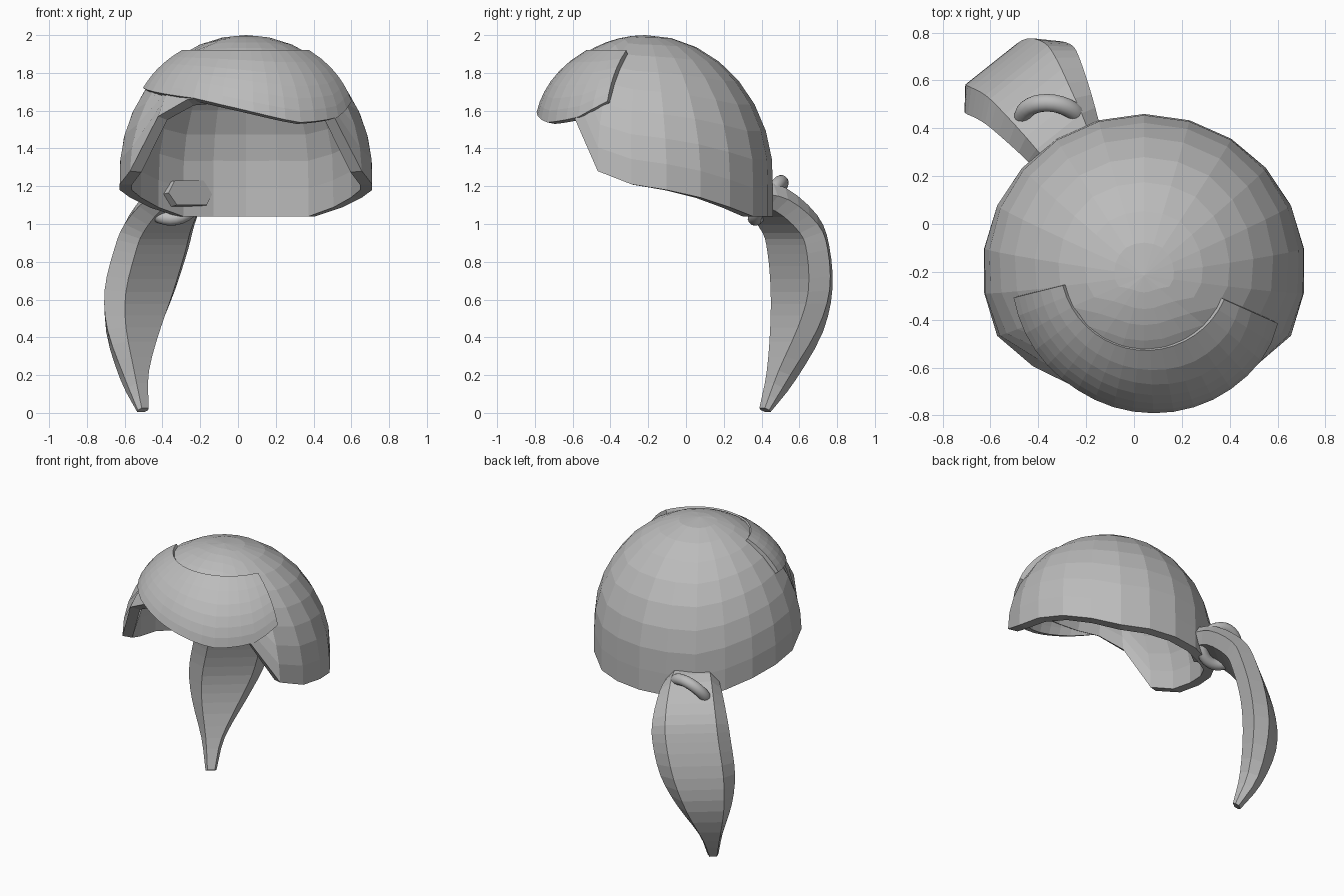
import bpy
import bmesh
from math import radians, sin, cos, asin, sqrt, pi
from mathutils import Vector, Matrix

if "Cube" in bpy.data.objects:
    bpy.data.objects.remove(bpy.data.objects["Cube"], do_unlink=True)

hair = bpy.data.materials.new("hair_grey")
hair.use_nodes = True
GREY = (0.5, 0.5, 0.5, 1)
hair.diffuse_color = GREY
hair.node_tree.nodes["Principled BSDF"].inputs["Base Color"].default_value = GREY


def surface(name, columns, loop=False, ends=False, thickness=0):
    """Skin a grid of point columns, optionally closed, capped or thickened."""
    bm = bmesh.new()
    grid = [[bm.verts.new(p) for p in col] for col in columns]
    n = len(grid)
    for i in range(n if loop else n - 1):
        a, b = grid[i], grid[(i + 1) % n]
        for j in range(len(a) - 1):
            bm.faces.new((a[j], b[j], b[j + 1], a[j + 1]))
    if ends:
        bm.faces.new([c[0] for c in grid])
        bm.faces.new([c[-1] for c in grid])
    bmesh.ops.remove_doubles(bm, verts=bm.verts, dist=0.0005)
    if ends:
        bmesh.ops.recalc_face_normals(bm, faces=bm.faces)
    mesh = bpy.data.meshes.new(name)
    bm.to_mesh(mesh)
    bm.free()
    mesh.materials.append(hair)
    obj = bpy.data.objects.new(name, mesh)
    bpy.context.collection.objects.link(obj)
    if thickness:
        mod = obj.modifiers.new("thickness", "SOLIDIFY")
        mod.thickness = thickness
        mod.offset = -1


def lookup(table, x):
    """Piecewise linear interpolation."""
    for (x0, y0), (x1, y1) in zip(table, table[1:]):
        if x <= x1:
            return y0 + (y1 - y0) * (x - x0) / (x1 - x0)
    return table[-1][1]


# Hair cap: dome with a face opening, its lower edge varies around the head
rim = [1.68, 1.675, 1.66, 1.57, 1.28, 1.21, 1.18, 1.14, 1.088, 1.04, 1.04, 1.04]
SEGMENTS, RINGS = 22, 9
columns = []
for i in range(SEGMENTS):
    az = -pi / 2 + 2 * pi * i / SEGMENTS
    low = asin((rim[min(i, SEGMENTS - i)] - 1.27) / 0.73)
    col = []
    for j in range(RINGS + 1):
        phi = low + (pi / 2 - low) * j / RINGS
        r = cos(max(phi, 0))
        col.append((0.042 + 0.675 * r * cos(az),
                    -0.195 - 0.02 * max(sin(phi), 0) + 0.655 * r * sin(az),
                    1.27 + 0.73 * sin(phi)))
    columns.append(col)
surface("hair_cap", columns, loop=True, thickness=0.065)

# Fringe: swept shell over the forehead with a slanted lower edge
hem = [(194, 1.72), (243, 1.665), (266, 1.61), (287, 1.555),
       (298, 1.535), (319, 1.56), (336, 1.65)]
columns = []
for i in range(19):
    deg = 194 + 142 * i / 18
    az, low = radians(deg), lookup(hem, deg)
    col = []
    for j in range(7):
        z = low + (1.92 - low) * j / 6
        r = 0.632 * sqrt(1 - ((z - 1.5) / 0.51) ** 2)
        col.append((0.05 + r * cos(az), -0.17 + r * sin(az), z))
    columns.append(col)
surface("fringe", columns, thickness=0.045)

# Ponytail: tapered six-sided lock along a curve (x, y, z, half width, half depth)
path = [Vector(p) for p in (
    (-0.25, 0.28, 1.165, 0.15, 0.065),
    (-0.33, 0.42, 1.13, 0.195, 0.07),
    (-0.415, 0.55, 1.0, 0.237, 0.075),
    (-0.46, 0.595, 0.865, 0.25, 0.078),
    (-0.52, 0.612, 0.65, 0.238, 0.083),
    (-0.553, 0.585, 0.44, 0.176, 0.085),
    (-0.547, 0.505, 0.2, 0.075, 0.063),
    (-0.503, 0.418, 0.015, 0.035, 0.022))]
padded = [path[0] * 2 - path[1]] + path + [path[-1] * 2 - path[-2]]
samples = []
for a, b, c, d in zip(padded, padded[1:], padded[2:], padded[3:]):
    for s in range(3):
        t = s / 3
        samples.append((b * 2 + (c - a) * t + (a * 2 - b * 5 + c * 4 - d) * t ** 2
                        + (b * 3 - a - c * 3 + d) * t ** 3) * 0.5)
samples.append(path[-1])
across = Vector((0.78, 0.62, 0)).normalized()
section = ((1, 0), (0.67, 1), (-0.67, 1), (-1, 0), (-0.67, -1), (0.67, -1))
corners = [[] for _ in section]
for k, s in enumerate(samples):
    before, after = samples[max(k - 1, 0)], samples[min(k + 1, len(samples) - 1)]
    tangent = Vector((after - before)[:3])
    depth = tangent.cross(across).normalized()
    for col, (u, v) in zip(corners, section):
        col.append(Vector(s[:3]) + across * s[3] * u + depth * s[4] * v)
surface("ponytail", corners, loop=True, ends=True)

# Hair tie: ring around the root of the ponytail
side = Vector((1, -0.15, 0)).normalized()
up = Vector((-0.03, 0.15, 0.2))
up = (up - side * up.dot(side)).normalized()
turn = Matrix((side, up, side.cross(up))).transposed().to_4x4()
bpy.ops.mesh.primitive_torus_add(major_radius=0.12, minor_radius=0.037,
                                 major_segments=28, minor_segments=16)
tie = bpy.context.object
tie.name = "hair_tie"
tie.matrix_world = Matrix.Translation((-0.345, 0.435, 1.125)) @ turn
tie.data.materials.append(hair)
bpy.ops.object.shade_smooth_by_angle()
